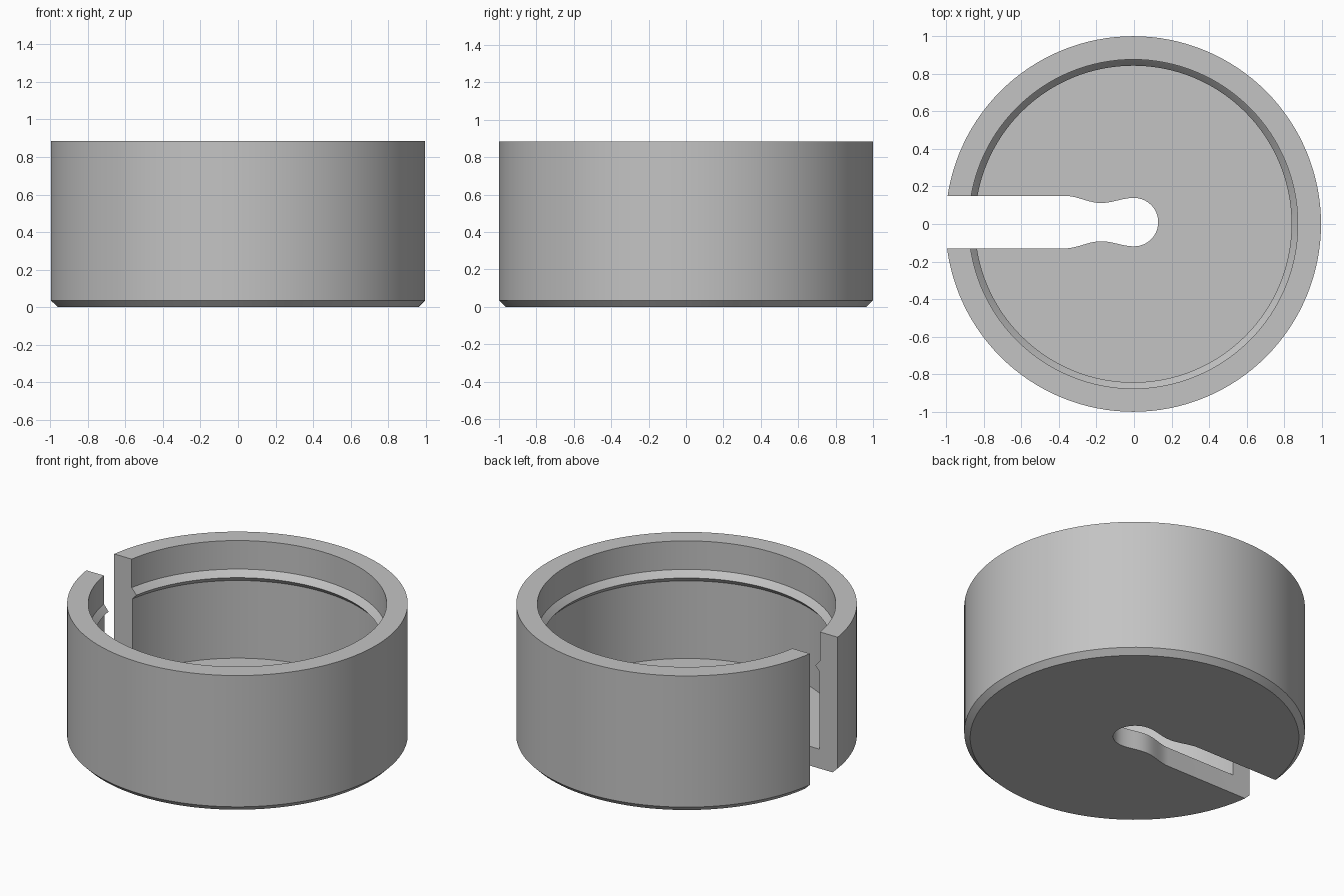
import bpy, bmesh, math
from mathutils import Vector

if "Cube" in bpy.data.objects:
    bpy.data.objects.remove(bpy.data.objects["Cube"], do_unlink=True)

CENTRE_X = -0.004
SLOT_Y = 0.01

# Single grey material
grey = bpy.data.materials.new("plain grey")
grey.use_nodes = True
colour = (0.55, 0.55, 0.55, 1)
grey.diffuse_color = colour
grey.node_tree.nodes["Principled BSDF"].inputs["Base Color"].default_value = colour


def add_object(name, bm):
    bmesh.ops.recalc_face_normals(bm, faces=bm.faces)
    mesh = bpy.data.meshes.new(name)
    bm.to_mesh(mesh)
    bm.free()
    mesh.materials.append(grey)
    obj = bpy.data.objects.new(name, mesh)
    bpy.context.collection.objects.link(obj)
    return obj


def lathe(name, profile, steps):
    """Revolve a radius/height profile about z, with flat caps at both ends."""
    bm = bmesh.new()
    rings = []
    for r, z in profile:
        rings.append([bm.verts.new((r * math.cos(a), r * math.sin(a), z))
                      for a in (math.tau * i / steps for i in range(steps))])
    for low, high in zip(rings, rings[1:]):
        for i in range(steps):
            j = (i + 1) % steps
            bm.faces.new((low[i], low[j], high[j], high[i]))
    bm.faces.new(rings[0])
    bm.faces.new(rings[-1])
    return add_object(name, bm)


def ease(a, b, steps):
    """Smooth S-curve between two outline points."""
    for i in range(steps):
        t = i / steps
        yield (a[0] + (b[0] - a[0]) * t,
               a[1] + (b[1] - a[1]) * (1 - math.cos(math.pi * t)) / 2)


# Cup: chamfered base, straight wall, snap ridge inside, flat floor
cup = lathe("slotted_cup", [
    (0.965, 0), (1, 0.035), (1, 0.885), (0.876, 0.885), (0.876, 0.70),
    (0.867, 0.69), (0.843, 0.66), (0.872, 0.628), (0.872, 0.125)], 128)
cup.location.x = CENTRE_X

# Keyhole slot: open channel, pinched neck, round end
R = 0.129
half = [(-1.3, 0.14)]
half += ease((-0.37, 0.14), (-0.175, 0.102), 10)
half += ease((-0.175, 0.102), (0, R), 10)
half += [(R * math.sin(a), R * math.cos(a))
         for a in (math.pi / 2 * i / 14 for i in range(15))]
outline = half + [(x, -y) for x, y in reversed(half[:-1])]
bm = bmesh.new()
face = bm.faces.new([bm.verts.new((x, y + SLOT_Y, -0.2)) for x, y in outline])
top = bmesh.ops.extrude_face_region(bm, geom=[face])["geom"]
bmesh.ops.translate(bm, vec=Vector((0, 0, 1.4)),
                    verts=[v for v in top if isinstance(v, bmesh.types.BMVert)])
cutter = add_object("keyhole_cutter", bm)
cutter.hide_render = True

# Cut the slot and keep only the finished cup
cut = cup.modifiers.new("keyhole", "BOOLEAN")
cut.operation = "DIFFERENCE"
cut.solver = "EXACT"
cut.object = cutter
bpy.ops.object.select_all(action="DESELECT")
cup.select_set(True)
bpy.context.view_layer.objects.active = cup
bpy.ops.object.modifier_apply(modifier=cut.name)
bpy.data.objects.remove(cutter, do_unlink=True)
bpy.ops.object.shade_smooth_by_angle(angle=math.radians(25))
